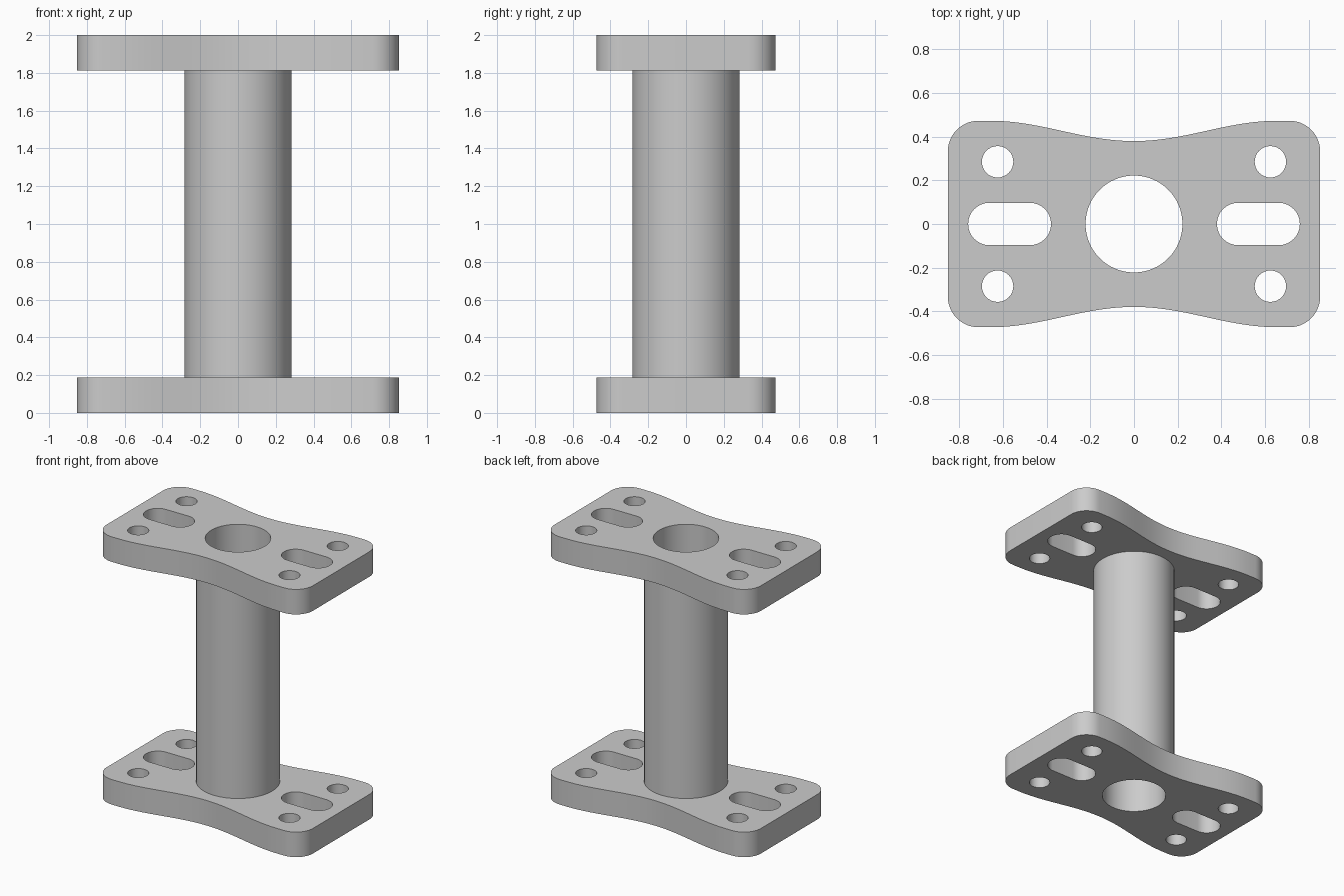
import bpy
import bmesh
from math import cos, sin, pi

HEIGHT, THICK = 2.0, 0.187
HALF_X, HALF_Y, WAIST_Y = 0.853, 0.473, 0.38
CORNER = 0.14
BORE, TUBE = 0.222, 0.284

if "Cube" in bpy.data.objects:
    bpy.data.objects.remove(bpy.data.objects["Cube"])

steel = bpy.data.materials.new("plain_grey_metal")
steel.use_nodes = True
grey = (0.6, 0.6, 0.6, 1)
steel.diffuse_color = grey
steel.node_tree.nodes["Principled BSDF"].inputs["Base Color"].default_value = grey


def arc(cx, cy, r, start, end, n):
    return [(cx + r * cos(start + (end - start) * i / n),
             cy + r * sin(start + (end - start) * i / n)) for i in range(n + 1)]


def circle(cx, cy, r, n):
    return arc(cx, cy, r, 0, 2 * pi, n)[:-1]


def slot(cx, half_length, r):
    reach = half_length - r
    return (arc(cx + reach, 0, r, -pi / 2, pi / 2, 16)
            + arc(cx - reach, 0, r, pi / 2, 3 * pi / 2, 16))


def waisted_outline():
    # One long edge: cosine dip to the waist, flat before the rounded corners
    wave, n = 0.66, 48
    edge = [(wave * (1 - 2 * i / n),
             WAIST_Y + (HALF_Y - WAIST_Y) * (1 - cos(pi * (1 - 2 * i / n))) / 2)
            for i in range(n + 1)]
    cx, cy = HALF_X - CORNER, HALF_Y - CORNER
    half = (arc(cx, cy, CORNER, 0, pi / 2, 12) + edge
            + arc(-cx, cy, CORNER, pi / 2, pi, 12))
    return half + [(-x, -y) for x, y in half]


def extrude_profile(name, loops, z, depth):
    """Fill the first loop minus the others and extrude it upward."""
    bm = bmesh.new()
    edges = []
    for loop in loops:
        verts = [bm.verts.new((x, y, z)) for x, y in loop]
        edges += [bm.edges.new((a, b)) for a, b in zip(verts, verts[1:] + verts[:1])]
    bmesh.ops.triangle_fill(bm, edges=edges, use_beauty=True, normal=(0, 0, 1))
    cap = bmesh.ops.extrude_face_region(bm, geom=bm.faces[:], use_keep_orig=True)
    top = [v for v in cap["geom"] if isinstance(v, bmesh.types.BMVert)]
    bmesh.ops.translate(bm, verts=top, vec=(0, 0, depth))
    bmesh.ops.recalc_face_normals(bm, faces=bm.faces[:])
    mesh = bpy.data.meshes.new(name)
    bm.to_mesh(mesh)
    bm.free()
    mesh.materials.append(steel)
    obj = bpy.data.objects.new(name, mesh)
    bpy.context.collection.objects.link(obj)
    bpy.ops.object.select_all(action="DESELECT")
    obj.select_set(True)
    bpy.context.view_layer.objects.active = obj
    bpy.ops.object.shade_smooth_by_angle(angle=pi / 6)
    return obj


# Flange plates: bore, two slots and four bolt holes
flange = [waisted_outline(), circle(0, 0, BORE, 64)]
for side in (-1, 1):
    flange.append(slot(side * 0.57, 0.19, 0.097))
    for end in (-1, 1):
        flange.append(circle(side * 0.625, end * 0.285, 0.072, 32))

extrude_profile("bottom_flange", flange, 0, THICK)
extrude_profile("top_flange", flange, HEIGHT - THICK, THICK)

# Hollow column between the flanges
extrude_profile("column_tube", [circle(0, 0, TUBE, 64), circle(0, 0, BORE, 64)],
                THICK, HEIGHT - 2 * THICK)
